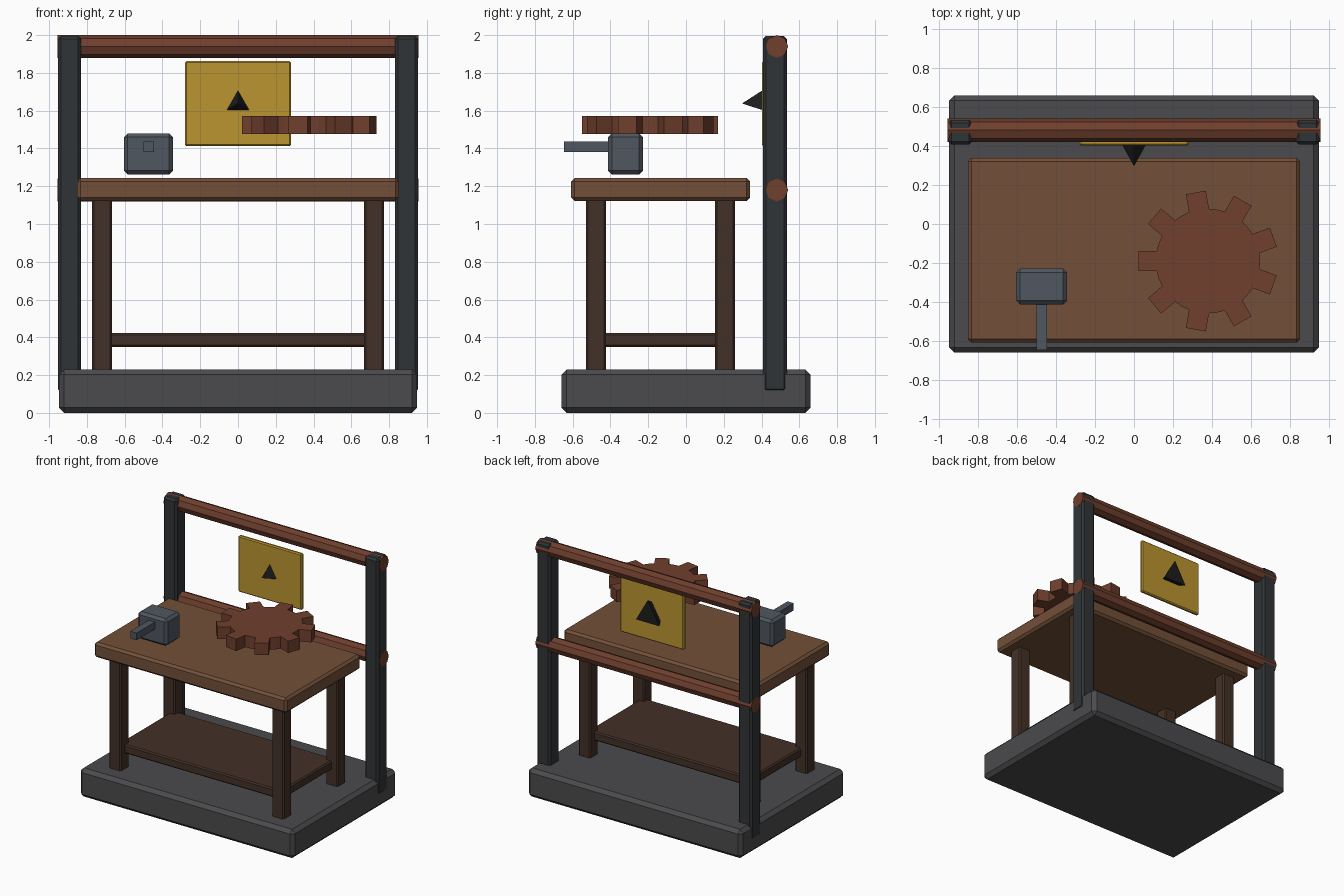
import bpy, bmesh
from math import pi, cos, sin, asin

if "Cube" in bpy.data.objects:
    bpy.data.objects.remove(bpy.data.objects["Cube"])


def mat(name, r, g, b):
    m = bpy.data.materials.new(name)
    m.diffuse_color = (r, g, b, 1)
    m.use_nodes = True
    m.node_tree.nodes["Principled BSDF"].inputs["Base Color"].default_value = m.diffuse_color
    return m


STONE = mat("stone", .07, .07, .075)
IRON = mat("dark_iron", .03, .034, .038)
STEEL = mat("steel", .08, .095, .115)
WOOD = mat("wood", .17, .08, .04)
DARK_WOOD = mat("dark_wood", .055, .03, .02)
RUST = mat("rust", .16, .05, .027)
YELLOW = mat("yellow", .5, .3, .03)
BLACK = mat("black", .012, .012, .013)


def finish(ob, name, material, bevel=0):
    ob.name = name
    ob.data.materials.append(material)
    if bevel:
        mod = ob.modifiers.new("chamfer", 'BEVEL')
        mod.width = bevel
        mod.segments = 1
    return ob


def box(name, x, y, z, material, bevel=0):
    """Box from (min, max) ranges on each axis."""
    bpy.ops.mesh.primitive_cube_add(size=1)
    ob = bpy.context.object
    for v in ob.data.vertices:
        v.co = [(r[0] + r[1]) / 2 + c * (r[1] - r[0]) for r, c in zip((x, y, z), v.co)]
    return finish(ob, name, material, bevel)


# Base slab
box("base", (-.948, .948), (-.66, .66), (0, .23), STONE, .028)

# Table
box("table_top", (-.852, .852), (-.608, .339), (1.122, 1.243), WOOD, .018)
box("shelf", (-.72, .72), (-.476, .206), (.35, .422), DARK_WOOD, .01)
for side, s in (("left", -1), ("right", 1)):
    xs = sorted((s * .667, s * .773))
    box(f"front_leg_{side}", xs, (-.529, -.423), (.2, 1.14), DARK_WOOD, .01)
    box(f"back_leg_{side}", xs, (.153, .259), (.2, 1.14), DARK_WOOD, .01)
    # Rear frame posts
    box(f"post_{side}", sorted((s * .83, s * .953)), (.407, .534), (.11, 1.995), IRON, .016)

# Octagonal cross rails
for name, z in (("top_rail", 1.94), ("lower_rail", 1.18)):
    bpy.ops.mesh.primitive_cylinder_add(vertices=8, radius=.06, depth=1.91,
                                        location=(0, .481, z), rotation=(0, pi / 2, 0))
    finish(bpy.context.object, name, RUST)

# Warning panel with three-sided spike through it
box("panel", (-.281, .281), (.402, .432), (1.413, 1.862), YELLOW, .008)
bpy.ops.mesh.primitive_cone_add(vertices=3, radius1=.12, depth=.187,
                                location=(0, .39, 1.638), rotation=(pi / 2, 0, 0))
finish(bpy.context.object, "panel_spike", BLACK)

# Hammer
box("hammer_head", (-.604, -.344), (-.413, -.228), (1.262, 1.48), STEEL, .02)
box("hammer_handle", (-.501, -.446), (-.645, -.35), (1.381, 1.438), STEEL)

# Gear: nine straight-sided teeth, one extra rim point per gap
root, tip, half, teeth = .268, .357, .052, 9
profile = []
for i in range(teeth):
    a = pi + i * 2 * pi / teeth
    r_in = root * cos(asin(half / root))
    for r, t in ((r_in, -half), (tip, -half), (tip, half), (r_in, half)):
        profile.append((r * cos(a) - t * sin(a), r * sin(a) + t * cos(a)))
    profile.append((root * cos(a + pi / teeth), root * sin(a + pi / teeth)))
bm = bmesh.new()
face = bm.faces.new([bm.verts.new((x, y, 0)) for x, y in profile])
ext = bmesh.ops.extrude_face_region(bm, geom=[face])
bmesh.ops.translate(bm, vec=(0, 0, .095),
                    verts=[g for g in ext["geom"] if isinstance(g, bmesh.types.BMVert)])
bmesh.ops.recalc_face_normals(bm, faces=bm.faces)
mesh = bpy.data.meshes.new("gear")
bm.to_mesh(mesh)
bm.free()
gear = bpy.data.objects.new("gear", mesh)
gear.location = (.379, -.19, 1.476)
bpy.context.collection.objects.link(gear)
finish(gear, "gear", RUST)
